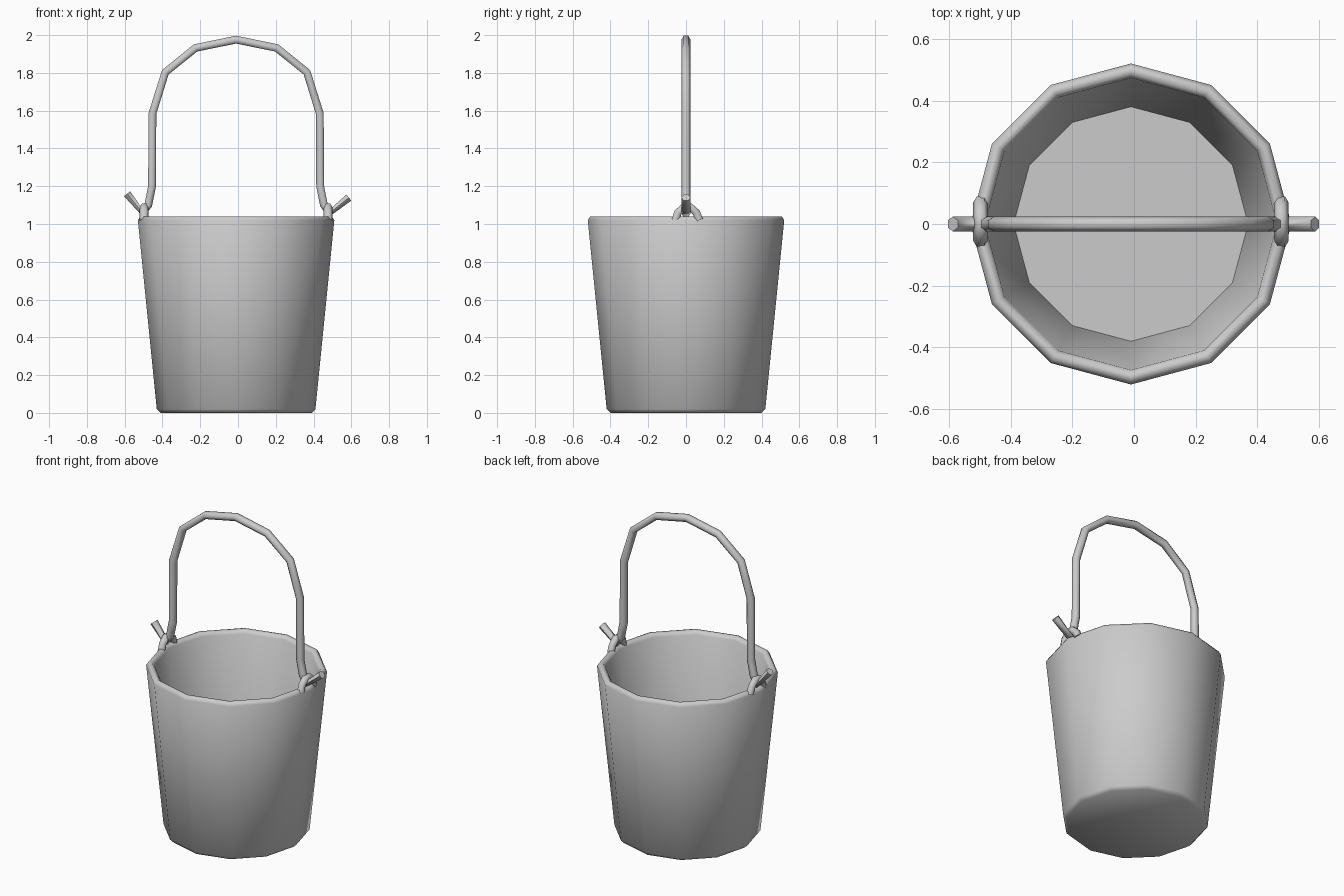
import bpy
import bmesh
import math
from mathutils import Matrix

if "Cube" in bpy.data.objects:
    bpy.data.objects.remove(bpy.data.objects["Cube"], do_unlink=True)

CENTRE_X = -0.01
GREY = (0.6, 0.6, 0.6, 1.0)
metal = bpy.data.materials.new("grey metal")
metal.use_nodes = True
metal.diffuse_color = GREY
metal.node_tree.nodes["Principled BSDF"].inputs["Base Color"].default_value = GREY


def finish(obj, angle):
    """Smooth the faces but keep the sharper edges."""
    bpy.ops.object.select_all(action='DESELECT')
    obj.select_set(True)
    bpy.context.view_layer.objects.active = obj
    bpy.ops.object.shade_smooth_by_angle(angle=math.radians(angle))


def lathe(name, profile, sides):
    """Spin a profile of (radius, height) around the vertical axis."""
    bm = bmesh.new()
    verts = [bm.verts.new((r, 0, z)) for r, z in profile]
    edges = [bm.edges.new(pair) for pair in zip(verts, verts[1:])]
    bmesh.ops.spin(bm, geom=verts + edges, cent=(0, 0, 0), axis=(0, 0, 1),
                   angle=math.tau, steps=sides, use_merge=True)
    bmesh.ops.remove_doubles(bm, verts=bm.verts, dist=0.0005)
    bmesh.ops.recalc_face_normals(bm, faces=bm.faces)
    bmesh.ops.translate(bm, verts=bm.verts, vec=(CENTRE_X, 0, 0))
    mesh = bpy.data.meshes.new(name)
    bm.to_mesh(mesh)
    bm.free()
    mesh.materials.append(metal)
    obj = bpy.data.objects.new(name, mesh)
    bpy.context.collection.objects.link(obj)
    finish(obj, 62)


def wire(name, points, radius):
    """Sweep a six-sided wire with closed ends along a path."""
    curve = bpy.data.curves.new(name, 'CURVE')
    curve.dimensions = '3D'
    curve.bevel_depth = radius
    curve.bevel_resolution = 1
    curve.use_fill_caps = True
    spline = curve.splines.new('POLY')
    spline.points.add(len(points) - 1)
    for point, co in zip(spline.points, points):
        point.co = (*co, 1)
    curve.materials.append(metal)
    obj = bpy.data.objects.new(name, curve)
    bpy.context.collection.objects.link(obj)
    bpy.ops.object.select_all(action='DESELECT')
    obj.select_set(True)
    bpy.context.view_layer.objects.active = obj
    bpy.ops.object.convert(target='MESH')
    finish(bpy.context.object, 65)


# Bucket: outer wall, rounded rim, inner wall and floor
lathe("bucket", [(0, 0), (0.4, 0), (0.42, 0.02), (0.52, 1.02), (0.507, 1.04),
                 (0.487, 1.04), (0.473, 1.02), (0.38, 0.05), (0, 0.05)], 12)

# Handle: one half of the arch, mirrored, ending in upturned hooks
half = [(0.215, 1.932), (0.375, 1.803), (0.443, 1.585), (0.445, 1.2),
        (0.465, 1.1), (0.492, 1.056)]
left = [(CENTRE_X + x, 0, z) for x, z in half] + [(0.587, 0, 1.14)]
right = [(CENTRE_X - x, 0, z) for x, z in half] + [(-0.587, 0, 1.16)]
wire("handle", right[::-1] + [(CENTRE_X, 0, 1.976)] + left, 0.024)

# Staples: small loops over the rim that hold the handle
for side, label in ((1, "left"), (-1, "right")):
    x = CENTRE_X + side * 0.487
    loop = [(-0.055, 1.02), (-0.043, 1.06), (-0.012, 1.088),
            (0.024, 1.088), (0.055, 1.06), (0.07, 1.02)]
    wire(label + "_staple", [(x, y, z) for y, z in loop], 0.024)
